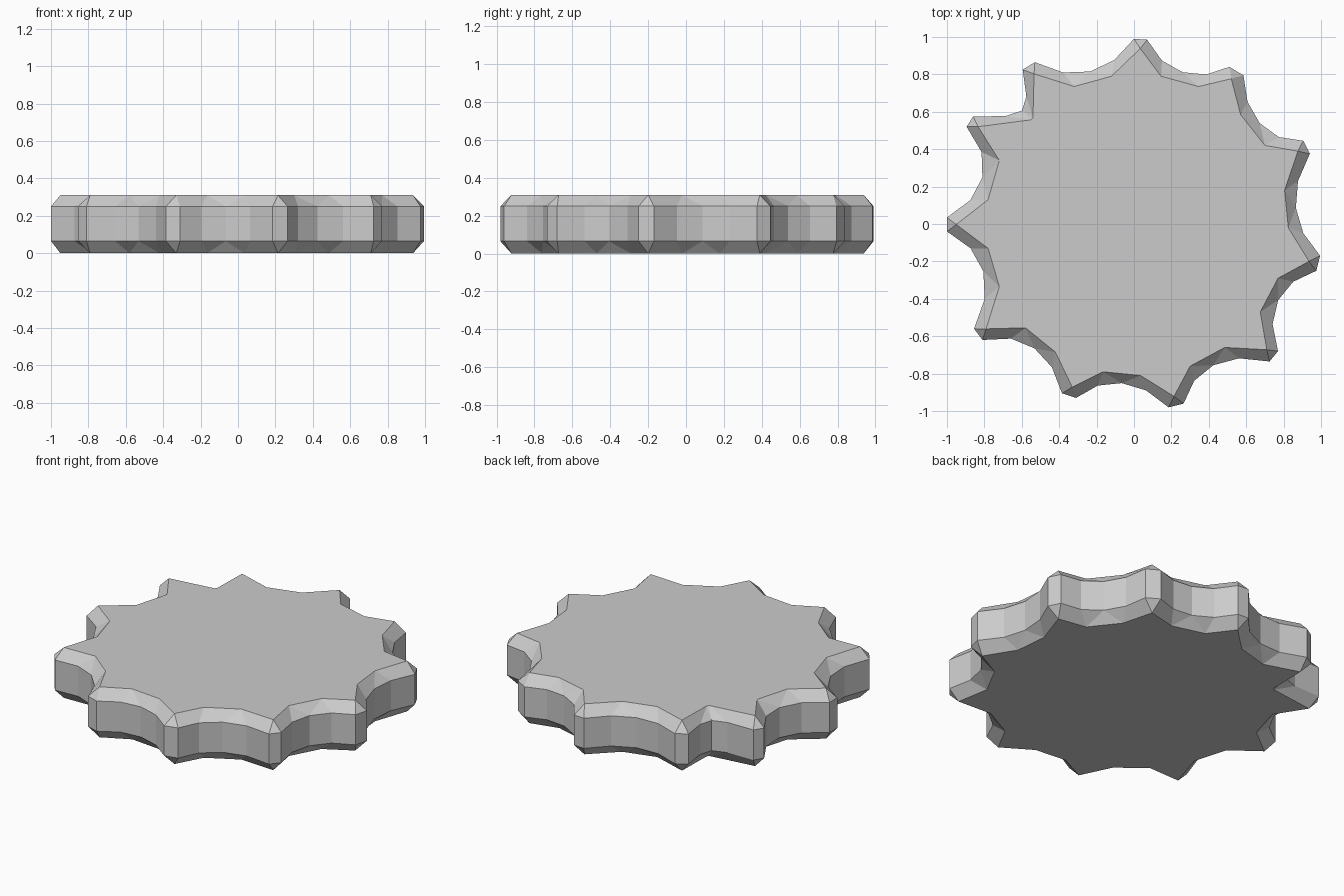
import bpy, bmesh
from mathutils import Vector

cube = bpy.data.objects.get("Cube")
if cube:
    bpy.data.objects.remove(cube, do_unlink=True)

grey = bpy.data.materials.new("light grey")
grey.use_nodes = True
colour = (0.6, 0.6, 0.6, 1)
grey.diffuse_color = colour
grey.node_tree.nodes["Principled BSDF"].inputs["Base Color"].default_value = colour

# Each lobe, clockwise: the two corners of its blunt tip, then the two
# corners of the flat face in the valley that follows
LOBES = [
    (0, .99, .07, .985, .145, .79, .345, .735),
    (.51, .84, .585, .795, .57, .585, .70, .42),
    (.905, .445, .94, .375, .805, .18, .825, -.02),
    (.995, -.17, .975, -.25, .77, -.29, .675, -.47),
    (.77, -.68, .725, -.735, .485, -.66, .30, -.76),
    (.265, -.96, .185, -.98, .035, -.81, -.165, -.79),
    (-.31, -.93, -.385, -.905, -.42, -.685, -.58, -.555),
    (-.81, -.62, -.855, -.56, -.72, -.335, -.78, -.13),
    (-1, -.04, -1, .035, -.78, .13, -.72, .34),
    (-.895, .52, -.86, .575, -.55, .557, -.54, .57),
    (-.595, .825, -.53, .865, -.32, .735, -.12, .79),
]
TIP_INSET = 0.95
VALLEY_OUT = 1.02
BOTTOM, LOW_RIM, HIGH_RIM, TOP = 0, .065, .25, .31


def pairs(row):
    return [Vector(row[k:k + 2]) for k in range(0, len(row), 2)]


def bezier(a, b, c, d, t):
    s = 1 - t
    return a * s**3 + b * 3 * s * s * t + c * 3 * s * t * t + d * t**3


# Outer rim: two tip corners and three points round each scooped valley.
# Flat face: one tip point and two valley points per lobe.
rim, flat = [], []
lobes = [pairs(row) for row in LOBES]
for i, (start, end, v1, v2) in enumerate(lobes):
    following = lobes[(i + 1) % len(lobes)][0]
    rim += [start, end]
    rim += [bezier(end, v1 * VALLEY_OUT, v2 * VALLEY_OUT, following, t)
            for t in (.25, .5, .75)]
    flat += [(start + end) / 2 * TIP_INSET, v1, v2]

bm = bmesh.new()


def ring(points, z):
    return [bm.verts.new((p.x, p.y, z)) for p in points]


def chamfer(outer, inner):
    """Join the rim to a flat face with faceted sloping faces."""
    for i in range(len(lobes)):
        a, b, q1, q2, q3 = outer[i * 5:i * 5 + 5]
        tip, v1, v2 = inner[i * 3:i * 3 + 3]
        next_a = outer[(i * 5 + 5) % len(outer)]
        next_tip = inner[(i * 3 + 3) % len(inner)]
        for face in ((a, b, tip), (b, q1, v1, tip), (q1, q2, v1),
                     (q2, v2, v1), (q2, q3, v2),
                     (q3, next_a, next_tip, v2)):
            bm.faces.new(face)


low, high = ring(rim, LOW_RIM), ring(rim, HIGH_RIM)
base, top = ring(flat, BOTTOM), ring(flat, TOP)

# Upright side wall
for i in range(len(rim)):
    j = (i + 1) % len(rim)
    bm.faces.new((low[i], low[j], high[j], high[i]))

# Sloping edges and the two flat faces
chamfer(high, top)
chamfer(low, base)
bm.faces.new(top)
bm.faces.new(base)
bmesh.ops.recalc_face_normals(bm, faces=bm.faces)

mesh = bpy.data.meshes.new("scalloped_disc")
bm.to_mesh(mesh)
bm.free()
mesh.materials.append(grey)
disc = bpy.data.objects.new("scalloped_disc", mesh)
bpy.context.collection.objects.link(disc)
